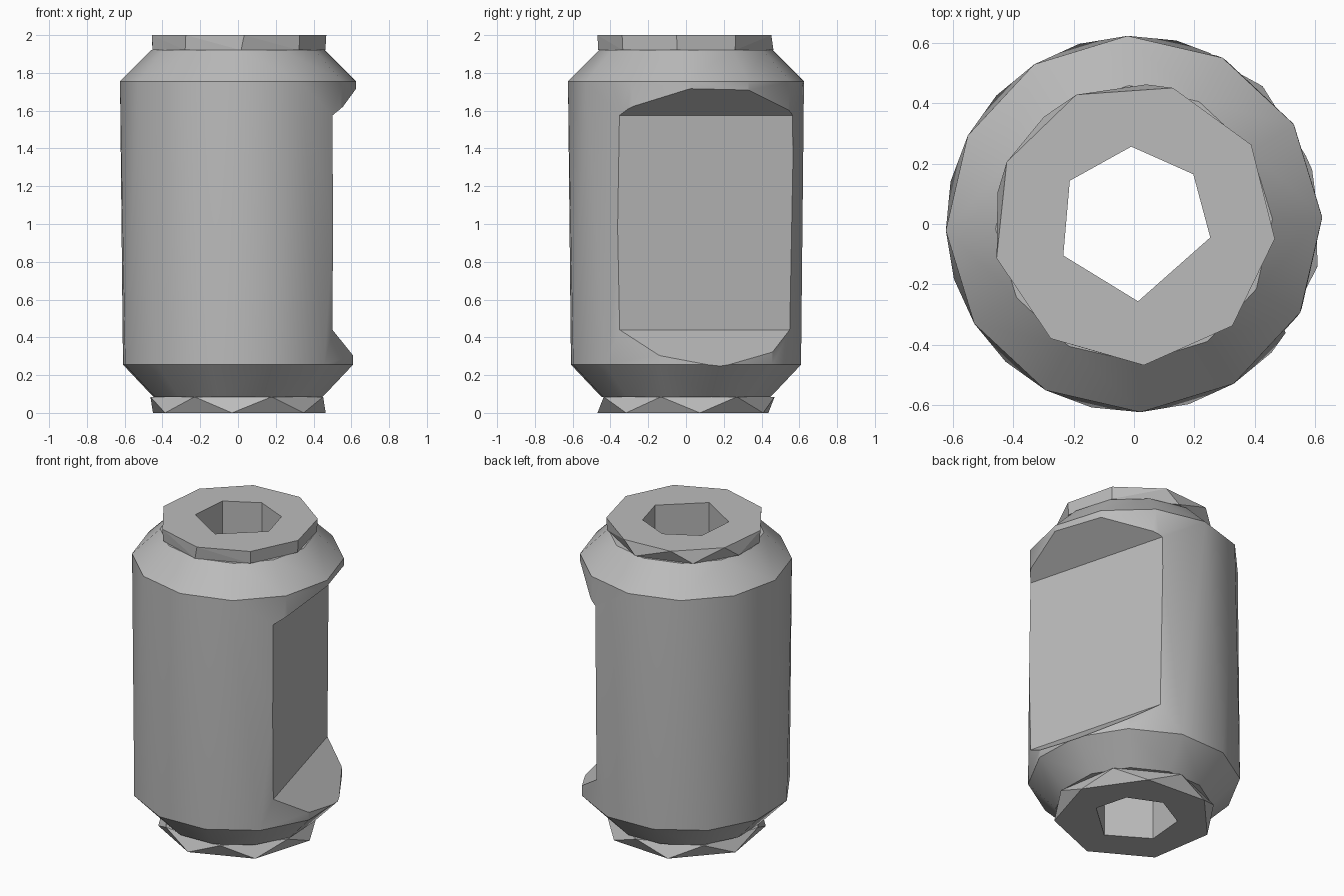
import bpy, bmesh
from math import radians, cos, sin
from mathutils import Matrix

old = bpy.data.objects.get("Cube")
if old:
    bpy.data.objects.remove(old, do_unlink=True)

grey = bpy.data.materials.new("plain_grey")
grey.use_nodes = True
colour = (0.5, 0.5, 0.5, 1)
grey.diffuse_color = colour
grey.node_tree.nodes["Principled BSDF"].inputs["Base Color"].default_value = colour


def ring(radius, z, angles):
    return [(radius * cos(radians(a)), radius * sin(radians(a)), z) for a in angles]


def even(count, start):
    return [start + 360 * i / count for i in range(count)]


def hull(name, points):
    """Convex solid around rings of points."""
    bm = bmesh.new()
    for p in points:
        bm.verts.new(p)
    bmesh.ops.convex_hull(bm, input=bm.verts[:])
    bmesh.ops.dissolve_limit(bm, angle_limit=radians(0.5),
                             verts=bm.verts[:], edges=bm.edges[:])
    bmesh.ops.recalc_face_normals(bm, faces=bm.faces[:])
    mesh = bpy.data.meshes.new(name)
    bm.to_mesh(mesh)
    bm.free()
    mesh.materials.append(grey)
    obj = bpy.data.objects.new(name, mesh)
    bpy.context.collection.objects.link(obj)
    return obj


def cut(obj, cutter):
    mod = obj.modifiers.new("cut", "BOOLEAN")
    mod.operation = "DIFFERENCE"
    mod.solver = "EXACT"
    mod.object = cutter
    bpy.context.view_layer.objects.active = obj
    bpy.ops.object.modifier_apply(modifier=mod.name)


# Barrel with chamfered ends; the two rims are turned against each other
top_angles, low_angles = even(12, 92), even(12, 77)
body = hull("body",
            ring(0.46, 0.085, low_angles) + ring(0.625, 0.255, low_angles)
            + ring(0.625, 1.755, top_angles) + ring(0.46, 1.92, top_angles))

# End collars
top_collar = hull("top_collar",
                  ring(0.47, 2.0, even(9, -6))
                  + ring(0.465, 1.92, [-6, 34, 85, 130, 167, 194, 233, 272, 314]))
lower_collar = hull("lower_collar",
                    ring(0.47, 0, even(7, 9)) + ring(0.47, 0.085, even(7, 35)))

# Six-sided bore through everything
bore = hull("bore_cutter", [p for z in (-0.2, 2.2)
                            for p in ring(0.257, z, [-10, 40, 92, 146, 204, 273])])

# Flat recess on one side, with ends that slope outward
recess = hull("recess_cutter", [(d, y, z) for y in (-1, 1)
                                for d, z in ((0.392, 0.44), (0.392, 1.575),
                                             (0.792, 1.835), (0.792, 0.10))])
recess.data.transform(Matrix.Rotation(radians(15), 4, "Z"))

cut(body, recess)
for part in (body, top_collar, lower_collar):
    cut(part, bore)
for cutter in (bore, recess):
    cutter.hide_render = True
    bpy.data.objects.remove(cutter, do_unlink=True)

# Soft barrel sides, crisp rims
body.data.shade_smooth()
body.data.set_sharp_from_angle(angle=radians(32))
